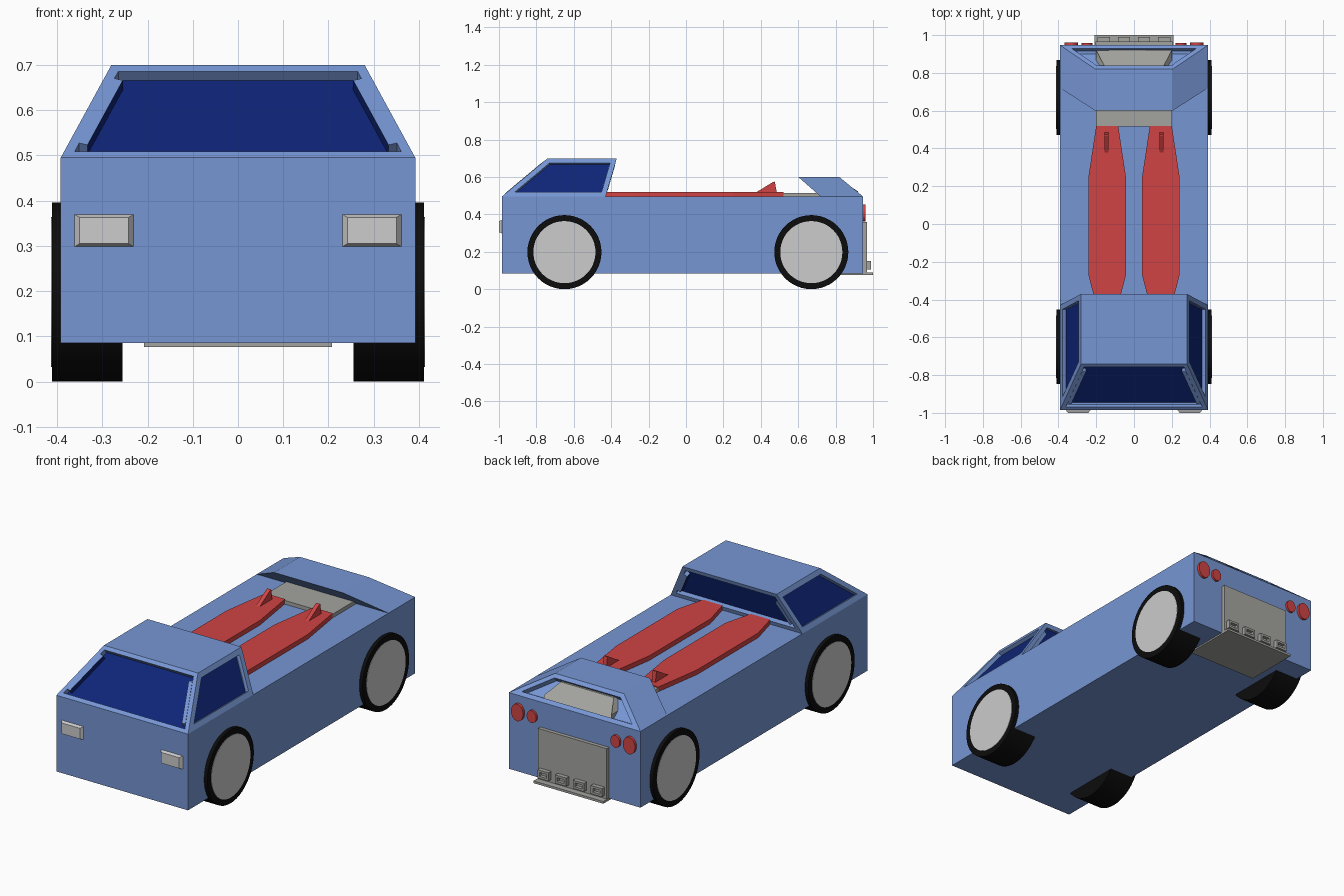
import bpy, bmesh, math
from mathutils import Matrix, Vector

if "Cube" in bpy.data.objects:
    bpy.data.objects.remove(bpy.data.objects["Cube"], do_unlink=True)


def material(name, *rgb):
    lin = [(c / 255 / 12.92) if c < 11 else ((c / 255 + 0.055) / 1.055) ** 2.4 for c in rgb]
    m = bpy.data.materials.new(name)
    m.use_nodes = True
    m.diffuse_color = (*lin, 1)
    m.node_tree.nodes["Principled BSDF"].inputs["Base Color"].default_value = (*lin, 1)
    return m


BLUE = material("body blue", 118, 150, 211)
GLASS = material("navy glass", 14, 37, 120)
RED = material("red", 208, 67, 67)
BLACK = material("tyre black", 12, 12, 12)
PALE = material("pale grey", 204, 204, 204)
GREY = material("metal grey", 164, 164, 160)


def finish(name, bm, *mats):
    bmesh.ops.recalc_face_normals(bm, faces=bm.faces)
    me = bpy.data.meshes.new(name)
    bm.to_mesh(me)
    bm.free()
    for m in mats:
        me.materials.append(m)
    ob = bpy.data.objects.new(name, me)
    bpy.context.collection.objects.link(ob)
    return ob


def loft(lower, upper):
    """Closed solid between two matching outlines."""
    bm = bmesh.new()
    a = [bm.verts.new(p) for p in lower]
    b = [bm.verts.new(p) for p in upper]
    n = len(a)
    bm.faces.new(a[::-1])
    bm.faces.new(b)
    for i in range(n):
        j = (i + 1) % n
        bm.faces.new((a[i], a[j], b[j], b[i]))
    bmesh.ops.recalc_face_normals(bm, faces=bm.faces)
    return bm


def rect(x0, x1, y0, y1, z):
    return [(x0, y0, z), (x1, y0, z), (x1, y1, z), (x0, y1, z)]


def box(x0, x1, y0, y1, z0, z1):
    return loft(rect(x0, x1, y0, y1, z0), rect(x0, x1, y0, y1, z1))


def recess(bm, test, margin, depth, index=0):
    """Inset and sink every face whose normal passes the test."""
    for f in [f for f in bm.faces if test(f.normal)]:
        bmesh.ops.inset_individual(bm, faces=[f], thickness=margin, use_even_offset=True)
        push = f.normal * -depth
        ext = bmesh.ops.extrude_discrete_faces(bm, faces=[f])["faces"][0]
        bmesh.ops.translate(bm, vec=push, verts=ext.verts)
        ext.material_index = index


def cylinder(name, centre, axis, rx, rz, length, mat):
    bm = bmesh.new()
    bmesh.ops.create_cone(bm, cap_ends=True, segments=48, radius1=1, radius2=1, depth=length)
    turn = Vector((0, 0, 1)).rotation_difference(Vector(axis)).to_matrix().to_4x4()
    bmesh.ops.transform(bm, matrix=turn, verts=bm.verts)
    sx, sy = (1, rx) if axis[0] else (rx, 1)
    bmesh.ops.transform(bm, matrix=Matrix.Translation(centre) @ Matrix.Diagonal((sx, sy, rz, 1)), verts=bm.verts)
    ob = finish(name, bm, mat)
    for p in ob.data.polygons:
        p.use_smooth = len(p.vertices) == 4
    ob.data.set_sharp_from_angle(angle=math.radians(40))
    return ob


# Body and cabin with sunken windows
DECK = 0.495
finish("body", box(-0.392, 0.392, -0.985, 0.947, 0.085, DECK), BLUE)
cabin = loft(rect(-0.392, 0.392, -0.985, -0.43, DECK), rect(-0.28, 0.28, -0.74, -0.37, 0.7))
recess(cabin, lambda n: abs(n.y) > 0.5, 0.022, 0.026, 1)
recess(cabin, lambda n: abs(n.x) > 0.8 and abs(n.z) > 0.2, 0.028, 0.02, 1)
finish("cabin", cabin, BLUE, GLASS)

# Rear spoiler hood with an open vent
hood = loft(rect(-0.392, 0.392, 0.72, 0.947, DECK), rect(-0.205, 0.205, 0.6, 0.82, 0.6))
recess(hood, lambda n: n.y > 0.5, 0.024, 0.03)
finish("rear_hood", hood, BLUE)
vent = [(-0.2, 0.92, DECK), (0.2, 0.92, DECK), (0.2, 0.92, 0.523), (0.158, 0.84, 0.574),
        (-0.158, 0.84, 0.574), (-0.2, 0.92, 0.523)]
finish("vent_block", loft(vent, [(x, 0.8, z) for x, y, z in vent]), GREY)
finish("deck_plate", box(-0.2, 0.2, 0.515, 0.74, DECK, 0.515), GREY)

# Tail panel, bottom plate and exhaust boxes
finish("tail_panel", box(-0.205, 0.205, 0.94, 0.967, 0.085, 0.36), GREY)
finish("bottom_plate", box(-0.208, 0.208, 0.7, 1.0, 0.077, 0.089), GREY)
for i in range(4):
    x = -0.159 + i * 0.106
    pipe = box(x - 0.033, x + 0.033, 0.96, 0.99, 0.105, 0.15)
    recess(pipe, lambda n: n.y > 0.9, 0.012, 0.018)
    finish(f"exhaust_box_{i + 1}", pipe, GREY)

for side, s in (("left", 1), ("right", -1)):
    # Wheels
    for end, y in (("front", -0.65), ("rear", 0.67)):
        cylinder(f"{end}_{side}_tyre", (s * 0.333, y, 0.198), (1, 0, 0), 0.198, 0.198, 0.156, BLACK)
        cylinder(f"{end}_{side}_hub", (s * 0.408, y, 0.198), (1, 0, 0), 0.166, 0.166, 0.01, PALE)

    # Tail lights
    cylinder(f"outer_tail_light_{side}", (s * 0.333, 0.95, 0.408), (0, 1, 0), 0.036, 0.046, 0.022, RED)
    cylinder(f"inner_tail_light_{side}", (s * 0.249, 0.95, 0.407), (0, 1, 0), 0.028, 0.033, 0.018, RED)

    # Tapered headlight
    def lamp(w, h, y):
        return [(s * 0.296 + a * w, y, 0.334 + b * h) for a, b in ((-1, -1), (1, -1), (1, 1), (-1, 1))]
    finish(f"headlight_{side}", loft(lamp(0.069, 0.038, -0.98), lamp(0.054, 0.029, -1.0)), PALE)

    # Board with a fin on the deck
    half = [(0.058, 0.52), (0.099, 0.25), (0.099, -0.27), (0.058, -0.43)]
    outline = [(w, y) for w, y in half] + [(-w, y) for w, y in half[::-1]]
    slab = [[(s * 0.142 + w, y, z) for w, y in outline] for z in (DECK - 0.005, 0.52)]
    finish(f"board_{side}", loft(*slab), RED)
    fin = [(0.375, 0.518), (0.485, 0.518), (0.475, 0.575), (0.465, 0.573)]
    finish(f"fin_{side}", loft(*[[(s * 0.146 + t, y, z) for y, z in fin] for t in (-0.011, 0.011)]), RED)
